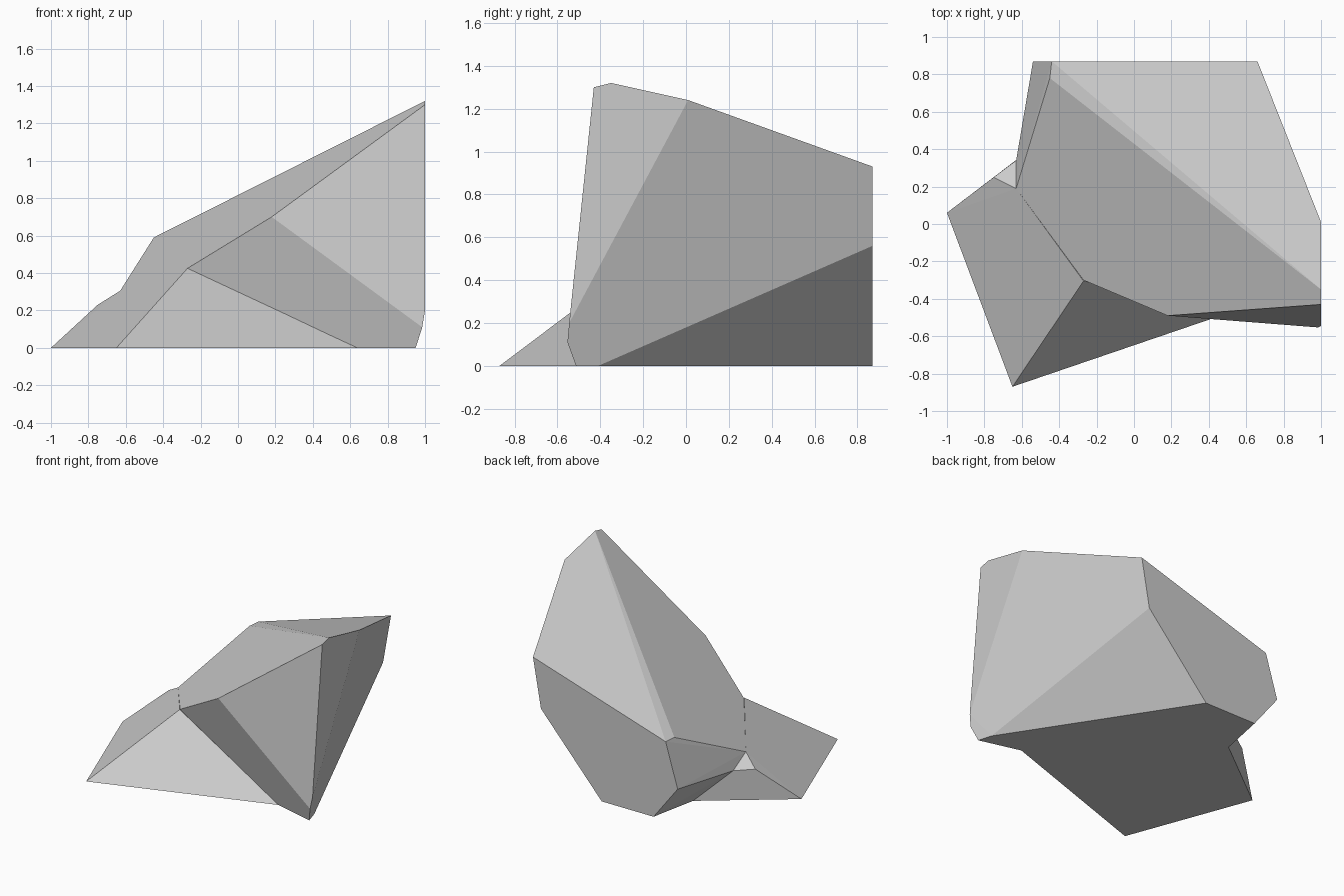
import bpy
import bmesh
import math

if "Cube" in bpy.data.objects:
    bpy.data.objects.remove(bpy.data.objects["Cube"])


def hull_rock(name, corners):
    """Make one flat-faced convex stone around its corner points."""
    bm = bmesh.new()
    for co in corners:
        bm.verts.new(co)
    bmesh.ops.convex_hull(bm, input=list(bm.verts))
    loose = [v for v in bm.verts if not v.link_faces]
    bmesh.ops.delete(bm, geom=loose, context='VERTS')
    bmesh.ops.dissolve_limit(bm, angle_limit=math.radians(2),
                             verts=list(bm.verts), edges=list(bm.edges))
    bmesh.ops.recalc_face_normals(bm, faces=list(bm.faces))
    mesh = bpy.data.meshes.new(name)
    bm.to_mesh(mesh)
    bm.free()
    obj = bpy.data.objects.new(name, mesh)
    bpy.context.collection.objects.link(obj)
    return obj


# Large leaning stone: crest, flat back, front, then base
hull_rock("large_rock", [
    (1, -0.35, 1.32), (1, -0.43, 1.30), (1, 0.01, 1.24),
    (-0.45, 0.78, 0.59), (-0.63, 0.19, 0.305), (-0.63, 0.34, 0.22),
    (0.66, 0.87, 0.93), (0.594, 0.87, 0.56), (0.09, 0.87, 0),
    (-0.34, 0.87, 0), (-0.54, 0.87, 0.26), (-0.44, 0.87, 0.59),
    (-0.27, -0.30, 0.425), (0.18, -0.49, 0.70),
    (1, -0.545, 0.20), (0.985, -0.553, 0.11),
    (0.95, -0.513, 0), (0.92, -0.41, 0),
    (-0.41, 0.51, 0), (-0.54, -0.12, 0),
])

# Low stone wedged against its front left
hull_rock("small_rock", [
    (-1, 0.06, 0), (-0.65, -0.87, 0), (0.64, -0.43, 0), (-0.41, 0.51, 0),
    (-0.75, 0.25, 0.23), (-0.63, 0.19, 0.305), (-0.63, 0.34, 0.22),
    (-0.27, -0.305, 0.425),
])
